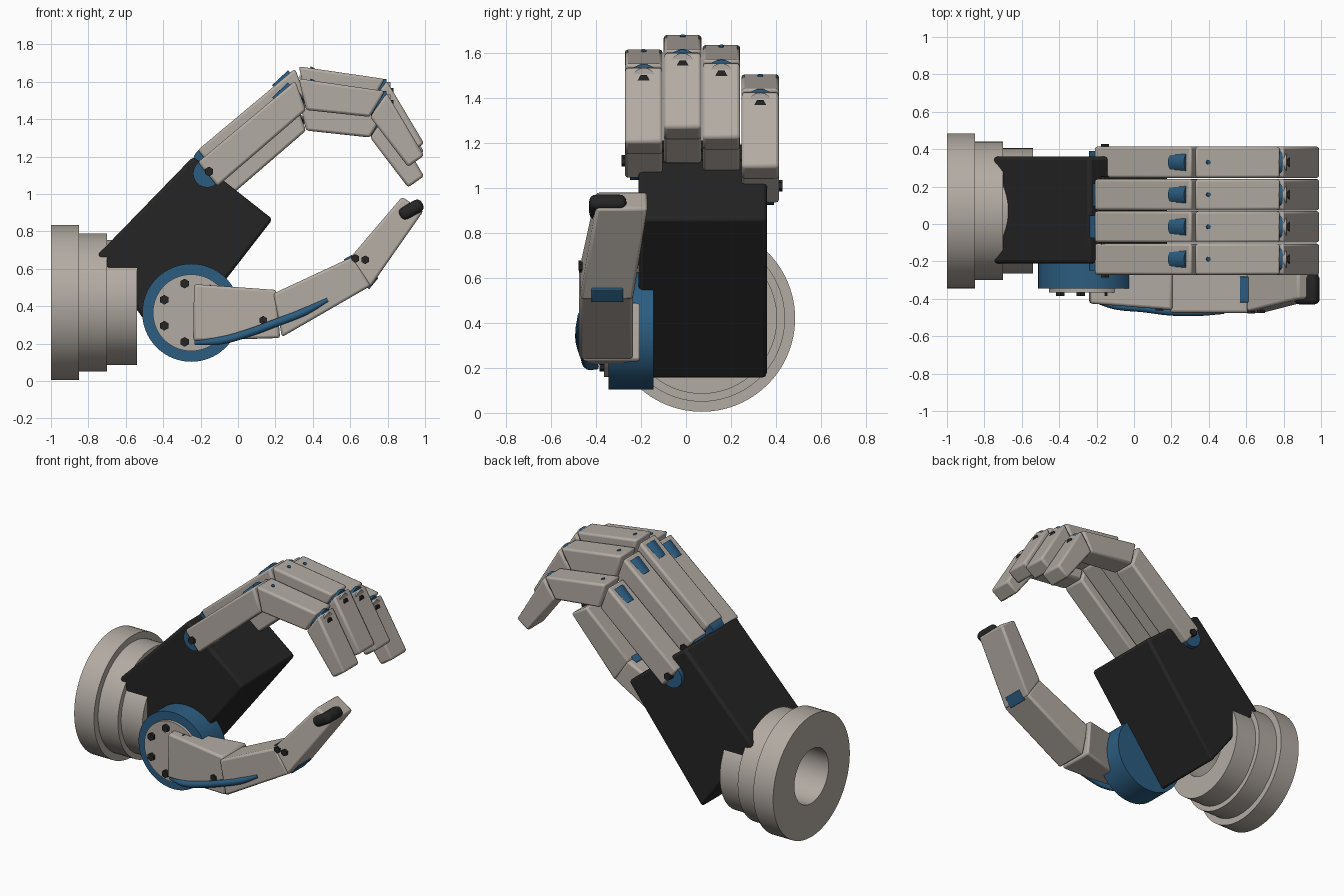
import bpy, bmesh, math
from mathutils import Vector

if "Cube" in bpy.data.objects:
    bpy.data.objects.remove(bpy.data.objects["Cube"], do_unlink=True)


def material(name, rgb):
    m = bpy.data.materials.new(name)
    m.use_nodes = True
    m.diffuse_color = (*rgb, 1)
    m.node_tree.nodes["Principled BSDF"].inputs["Base Color"].default_value = (*rgb, 1)
    return m


GREY = material("warm grey", (0.45, 0.41, 0.37))
BLACK = material("matte black", (0.018, 0.018, 0.018))
BLUE = material("steel blue", (0.025, 0.11, 0.22))


def finish(name, bm, mat, bevel=0, segments=2):
    """Turn a bmesh into an object with optional rounded edges."""
    bmesh.ops.recalc_face_normals(bm, faces=bm.faces)
    mesh = bpy.data.meshes.new(name)
    bm.to_mesh(mesh)
    bm.free()
    mesh.materials.append(mat)
    obj = bpy.data.objects.new(name, mesh)
    bpy.context.collection.objects.link(obj)
    if bevel:
        mod = obj.modifiers.new("rounded edges", "BEVEL")
        mod.width = bevel
        mod.segments = segments
    bpy.ops.object.select_all(action="DESELECT")
    obj.select_set(True)
    bpy.context.view_layer.objects.active = obj
    bpy.ops.object.shade_smooth_by_angle(angle=math.radians(30))
    return obj


def block(name, quad, y_start, y_end, mat, bevel=0.014):
    """Side outline (start top, end top, end bottom, start bottom) given a width at each end."""
    bm = bmesh.new()
    spans = (y_start, y_end, y_end, y_start)
    sides = [[bm.verts.new((x, s[k], z)) for (x, z), s in zip(quad, spans)] for k in (0, 1)]
    for side in sides:
        bm.faces.new(side)
    for i in range(4):
        j = (i + 1) % 4
        bm.faces.new((sides[0][i], sides[0][j], sides[1][j], sides[1][i]))
    return finish(name, bm, mat, bevel)


def rod(name, start, end, radius, mat, sides=32, bevel=0):
    """Cylinder between two points."""
    a, b = Vector(start), Vector(end)
    bm = bmesh.new()
    bmesh.ops.create_cone(bm, cap_ends=True, segments=sides, radius1=radius,
                          radius2=radius, depth=(b - a).length)
    turn = Vector((0, 0, 1)).rotation_difference(b - a)
    bmesh.ops.rotate(bm, verts=bm.verts, matrix=turn.to_matrix())
    bmesh.ops.translate(bm, verts=bm.verts, vec=(a + b) / 2)
    return finish(name, bm, mat, bevel)


# Stepped wrist flange with a bore through it
profile = [(-1, .185), (-1, .415), (-.85, .415), (-.85, .37),
           (-.70, .37), (-.70, .335), (-.54, .335), (-.54, .185)]
SIDES = 96
bm = bmesh.new()
rings = []
for i in range(SIDES):
    a = math.tau * i / SIDES
    rings.append([bm.verts.new((x, .07 + r * math.cos(a), .42 + r * math.sin(a)))
                  for x, r in profile])
for i in range(SIDES):
    one, two = rings[i], rings[(i + 1) % SIDES]
    for k in range(len(profile)):
        n = (k + 1) % len(profile)
        bm.faces.new((one[k], one[n], two[n], two[k]))
finish("wrist_flange", bm, GREY)

# Palm
block("palm", [(-.755, .67), (-.24, 1.2), (.185, .865), (-.37, .15)],
      (-.21, .36), (-.21, .36), BLACK, 0.018)

# Fingers share one shape, shifted sideways and in height
fingers = {"index": (-.188, 0), "middle": (-.015, .065),
           "ring": (.157, .02), "little": (.33, -.11)}
HALF = .084
for finger, (y, dz) in fingers.items():
    def at(x, z, dy=0):
        return (x, y + dy, z + dz)

    def phalanx(part, quad):
        width = (y - HALF, y + HALF)
        block(f"{finger}_finger_{part}", [(x, z + dz) for x, z in quad], width, width, GREY)

    phalanx("base", [(-.215, 1.17), (.305, 1.605), (.364, 1.449), (-.11, 1.04)])
    phalanx("middle", [(.325, 1.617), (.785, 1.55), (.706, 1.412), (.364, 1.449)])
    phalanx("tip", [(.795, 1.54), (.995, 1.205), (.909, 1.145), (.706, 1.412)])
    # Knuckle barrel and its pin
    rod(f"{finger}_knuckle", at(-.165, 1.11, -.06), at(-.165, 1.11, .06), .075, BLUE)
    rod(f"{finger}_knuckle_pin", at(-.155, 1.12, -.098), at(-.155, 1.12, .098), .026, BLACK, 6)
    # Middle joint hinge
    rod(f"{finger}_middle_hinge", at(.23, 1.465), at(.315, 1.545), .07, BLUE)
    rod(f"{finger}_middle_hinge_boss", at(.25, 1.485), at(.322, 1.55), .055, GREY)
    # End joint hinge with a boss and a bolt
    rod(f"{finger}_end_hinge", at(.71, 1.478), at(.795, 1.478), .072, BLUE)
    rod(f"{finger}_end_hinge_boss", at(.74, 1.478), at(.815, 1.478), .055, GREY)
    rod(f"{finger}_end_hinge_bolt", at(.78, 1.478), at(.832, 1.478), .027, BLACK, 6)
    # Small tendon guide on the back of the middle phalanx
    rod(f"{finger}_tendon_guide", at(.385, 1.58), at(.40, 1.612), .012, BLUE, 12)

# Thumb motor drum, cover plate and ring of bolts
CX, CZ = -.25, .365
rod("thumb_drum", (CX, -.145, CZ), (CX, -.345, CZ), .262, BLUE, 96)
rod("thumb_drum_cover", (CX, -.33, CZ), (CX, -.365, CZ), .205, GREY, 64)
for i in range(7):
    a = math.pi + math.tau * (i + .5) / 7
    x, z = CX + .16 * math.cos(a), CZ + .16 * math.sin(a)
    rod(f"drum_bolt_{i + 1}", (x, -.35, z), (x, -.385, z), .026, BLACK, 6)

# Thumb segments
block("thumb_base", [(-.235, .518), (.205, .487), (.225, .23), (-.24, .215)],
      (-.425, -.33), (-.46, -.20), GREY)
block("thumb_middle", [(.19, .468), (.61, .663), (.712, .51), (.235, .235)],
      (-.475, -.235), (-.475, -.235), GREY)
block("thumb_tip", [(.60, .66), (.877, .984), (.992, .909), (.706, .50)],
      (-.472, -.235), (-.40, -.17), GREY)
block("thumb_hinge", [(.565, .65), (.61, .675), (.75, .55), (.70, .49)],
      (-.42, -.28), (-.42, -.28), BLUE, .004)

# Thumb pad
bm = bmesh.new()
bmesh.ops.create_cube(bm, size=1)
bmesh.ops.scale(bm, verts=bm.verts, vec=(.14, .165, .072))
pad = finish("thumb_pad", bm, BLACK, .03, 4)
pad.location = (.925, -.348, .915)
pad.rotation_euler.y = math.radians(-30)

# Thumb joint bolts
for i, (x, y, z) in enumerate([(.135, -.462, .325), (.68, -.475, .648), (.628, -.478, .655)]):
    rod(f"thumb_bolt_{i + 1}", (x, y + .06, z), (x, y, z), .023, BLACK, 6)

# Tendon cable along the outer side of the thumb
path = [(-.23, -.40, .205), (-.1, -.435, .215), (.05, -.45, .255),
        (.2, -.468, .31), (.35, -.47, .368), (.48, -.468, .435)]
curve = bpy.data.curves.new("thumb_tendon", "CURVE")
curve.dimensions = "3D"
curve.bevel_depth = .022
curve.bevel_resolution = 3
curve.use_fill_caps = True
spline = curve.splines.new("BEZIER")
spline.bezier_points.add(len(path) - 1)
for i, (point, co) in enumerate(zip(spline.bezier_points, path)):
    point.co = co
    point.handle_left_type = point.handle_right_type = "AUTO"
    point.radius = .6 if i in (0, len(path) - 1) else 1
curve.materials.append(BLUE)
bpy.context.collection.objects.link(bpy.data.objects.new("thumb_tendon", curve))
